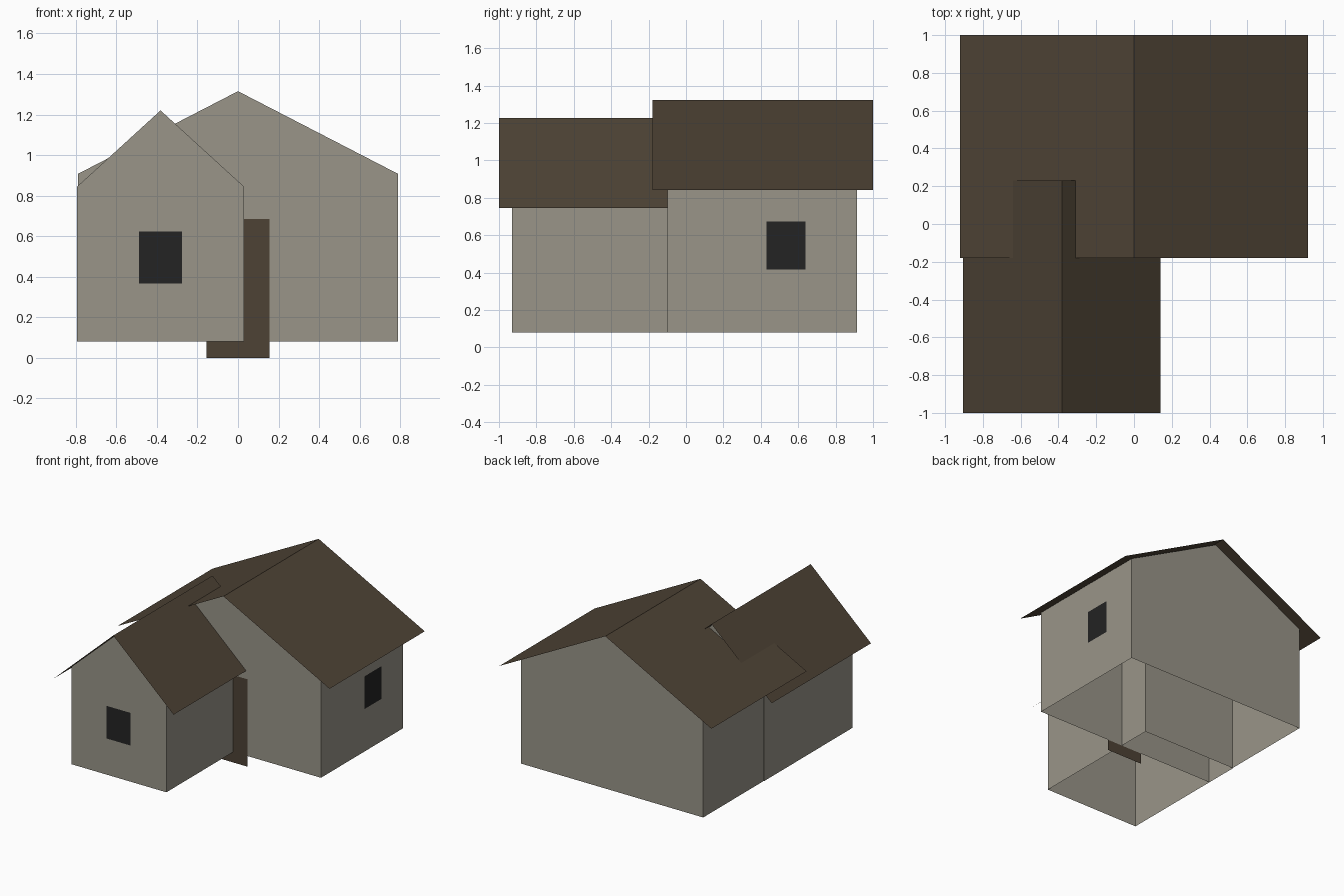
import bpy
import bmesh

cube = bpy.data.objects.get("Cube")
if cube:
    bpy.data.objects.remove(cube, do_unlink=True)


def material(name, color):
    mat = bpy.data.materials.new(name)
    mat.use_nodes = True
    mat.diffuse_color = (*color, 1)
    mat.node_tree.nodes["Principled BSDF"].inputs["Base Color"].default_value = (*color, 1)
    return mat


STONE = material("warm grey wall", (0.32, 0.30, 0.25))
BROWN = material("dark brown", (0.075, 0.055, 0.035))
GLASS = material("dark window", (0.017, 0.017, 0.017))


def new_object(name, bm, mat):
    mesh = bpy.data.meshes.new(name)
    bm.to_mesh(mesh)
    bm.free()
    mesh.materials.append(mat)
    obj = bpy.data.objects.new(name, mesh)
    bpy.context.collection.objects.link(obj)
    return obj


def sweep(bm, profile, y0, y1, closed):
    """Extrude an xz profile (clockwise from the front) along y."""
    front = [bm.verts.new((x, y0, z)) for x, z in profile]
    back = [bm.verts.new((x, y1, z)) for x, z in profile]
    for i in range(len(profile) - 1):
        bm.faces.new((front[i], back[i], back[i + 1], front[i + 1]))
    if closed:
        bm.faces.new(front[::-1])
        bm.faces.new(back)
    bm.normal_update()


def gabled_walls(name, cx, half, base, eave, peak, y0, y1):
    """Side walls and two gable ends, open underneath and under the roof."""
    bm = bmesh.new()
    profile = [(cx - half, base), (cx - half, eave), (cx, peak),
               (cx + half, eave), (cx + half, base)]
    sweep(bm, profile, y0, y1, True)
    slopes = [f for f in bm.faces if f.normal.z > 0.1]
    bmesh.ops.delete(bm, geom=slopes, context="FACES_ONLY")
    return new_object(name, bm, STONE)


def sheet_roof(name, cx, half, eave, peak, y0, y1):
    bm = bmesh.new()
    sweep(bm, [(cx - half, eave), (cx, peak), (cx + half, eave)], y0, y1, False)
    return new_object(name, bm, BROWN)


def panel(name, corners, mat):
    bm = bmesh.new()
    bm.faces.new([bm.verts.new(c) for c in corners])
    return new_object(name, bm, mat)


def front_panel(name, x0, x1, z0, z1, y, mat):
    panel(name, [(x0, y, z0), (x1, y, z0), (x1, y, z1), (x0, y, z1)], mat)


def side_panel(name, y0, y1, z0, z1, x, mat):
    panel(name, [(x, y0, z0), (x, y1, z0), (x, y1, z1), (x, y0, z1)], mat)


# Main house
gabled_walls("main_walls", 0, 0.79, 0.08, 0.907, 1.315, -0.10, 0.915)
sheet_roof("main_roof", 0, 0.92, 0.843, 1.322, -0.18, 1.0)

# Front wing, running into the main house
gabled_walls("wing_walls", -0.382, 0.412, 0.08, 0.844, 1.22, -0.93, 0.165)
sheet_roof("wing_roof", -0.382, 0.523, 0.745, 1.226, -1.0, 0.23)

# Door and windows
front_panel("door", -0.155, 0.155, 0, 0.685, -0.106, BROWN)
front_panel("wing_window", -0.488, -0.277, 0.366, 0.622, -0.935, GLASS)
side_panel("side_window", 0.43, 0.64, 0.417, 0.673, 0.795, GLASS)
